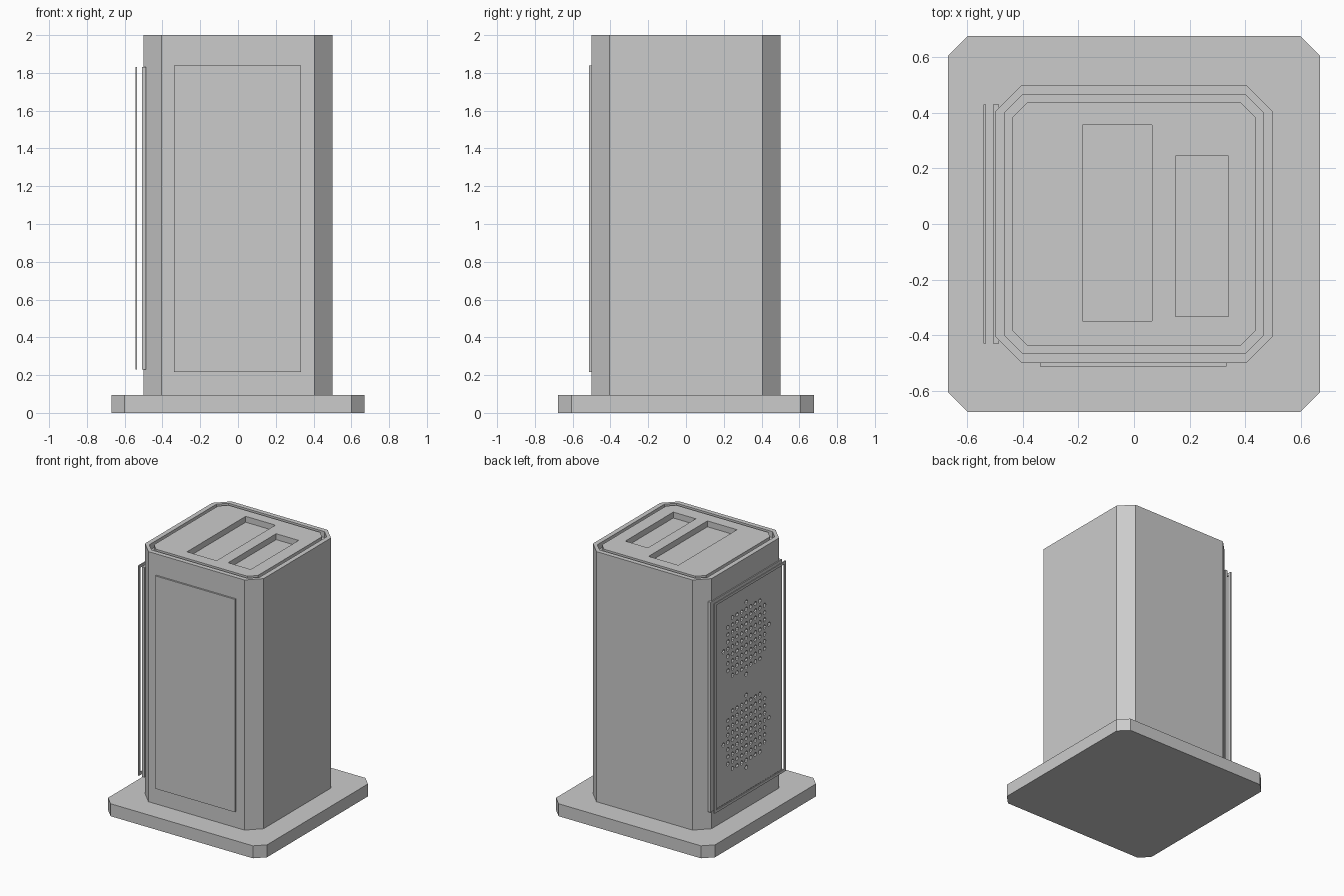
import bpy
import bmesh
import math
from mathutils import Matrix

if "Cube" in bpy.data.objects:
    bpy.data.objects.remove(bpy.data.objects["Cube"])

grey = bpy.data.materials.new("light_grey")
grey.diffuse_color = (0.6, 0.6, 0.6, 1)
grey.use_nodes = True
grey.node_tree.nodes["Principled BSDF"].inputs["Base Color"].default_value = grey.diffuse_color


def finish(name, bm):
    bmesh.ops.recalc_face_normals(bm, faces=bm.faces)
    mesh = bpy.data.meshes.new(name)
    bm.to_mesh(mesh)
    bm.free()
    mesh.materials.append(grey)
    obj = bpy.data.objects.new(name, mesh)
    bpy.context.collection.objects.link(obj)
    return obj


def chamfered_prism(name, hx, hy, c, z0, z1):
    """Upright block with four cut corners."""
    outline = [(hx, c - hy), (hx, hy - c), (hx - c, hy), (c - hx, hy),
               (-hx, hy - c), (-hx, c - hy), (c - hx, -hy), (hx - c, -hy)]
    bm = bmesh.new()
    face = bm.faces.new([bm.verts.new((x, y, z0)) for x, y in outline])
    up = bmesh.ops.extrude_face_region(bm, geom=[face])["geom"]
    bmesh.ops.translate(bm, vec=(0, 0, z1 - z0),
                        verts=[v for v in up if isinstance(v, bmesh.types.BMVert)])
    return finish(name, bm)


def add_box(bm, x, y, z):
    """Box spanning the given (low, high) ranges."""
    size = [r[1] - r[0] for r in (x, y, z)]
    mid = [(r[0] + r[1]) / 2 for r in (x, y, z)]
    bmesh.ops.create_cube(bm, size=1, matrix=Matrix.Translation(mid) @ Matrix.Diagonal((*size, 1)))


def boxes(name, *ranges):
    bm = bmesh.new()
    for r in ranges:
        add_box(bm, *r)
    return finish(name, bm)


def cut(obj, cutter):
    cutter.hide_render = True
    mod = obj.modifiers.new("cut", "BOOLEAN")
    mod.operation = "DIFFERENCE"
    mod.solver = "EXACT"
    mod.object = cutter
    bpy.context.view_layer.objects.active = obj
    bpy.ops.object.modifier_apply(modifier=mod.name)
    bpy.data.objects.remove(cutter)


# Plinth
chamfered_prism("base", 0.67, 0.677, 0.07, 0, 0.095)

# Tower body with a shallow pocket in the top
body = chamfered_prism("body", 0.5, 0.5, 0.095, 0.095, 2)
cut(body, chamfered_prism("pocket_cutter", 0.464, 0.464, 0.06, 1.955, 2.1))

# Top plate sitting in the pocket, with two rectangular openings
top = chamfered_prism("top_plate", 0.438, 0.438, 0.053, 1.945, 2)
cut(top, boxes("slot_cutter",
               ((-0.185, 0.065), (-0.35, 0.357), (1.9, 2.1)),
               ((0.15, 0.34), (-0.333, 0.245), (1.9, 2.1))))

# Raised front panel
boxes("front_panel", ((-0.338, 0.333), (-0.513, -0.495), (0.217, 1.838)))

# Speaker plate on the left side, with two round fields of holes
speaker = boxes("speaker_plate", ((-0.508, -0.486), (-0.43, 0.43), (0.23, 1.83)))
bm = bmesh.new()
pitch = 0.055
turn = Matrix.Rotation(math.pi / 2, 4, "Y")
for zc in (0.685, 1.395):
    for i in range(-5, 6):
        for j in range(-5, 6):
            if i * i + j * j <= 25:
                place = Matrix.Translation((-0.5, i * pitch, zc + j * pitch))
                bmesh.ops.create_cone(bm, cap_ends=True, segments=8, radius1=0.016,
                                      radius2=0.016, depth=0.06, matrix=place @ turn)
holes = finish("hole_cutter", bm)
holes_for_body = holes.copy()
bpy.context.collection.objects.link(holes_for_body)
cut(speaker, holes)
cut(body, holes_for_body)

# Thin rectangular frame standing off the speaker plate
fx, w = (-0.543, -0.534), 0.02
boxes("speaker_frame",
      (fx, (-0.43, -0.43 + w), (0.23, 1.83)),
      (fx, (0.43 - w, 0.43), (0.23, 1.83)),
      (fx, (-0.43 + w, 0.43 - w), (0.23, 0.23 + w)),
      (fx, (-0.43 + w, 0.43 - w), (1.83 - w, 1.83)))
